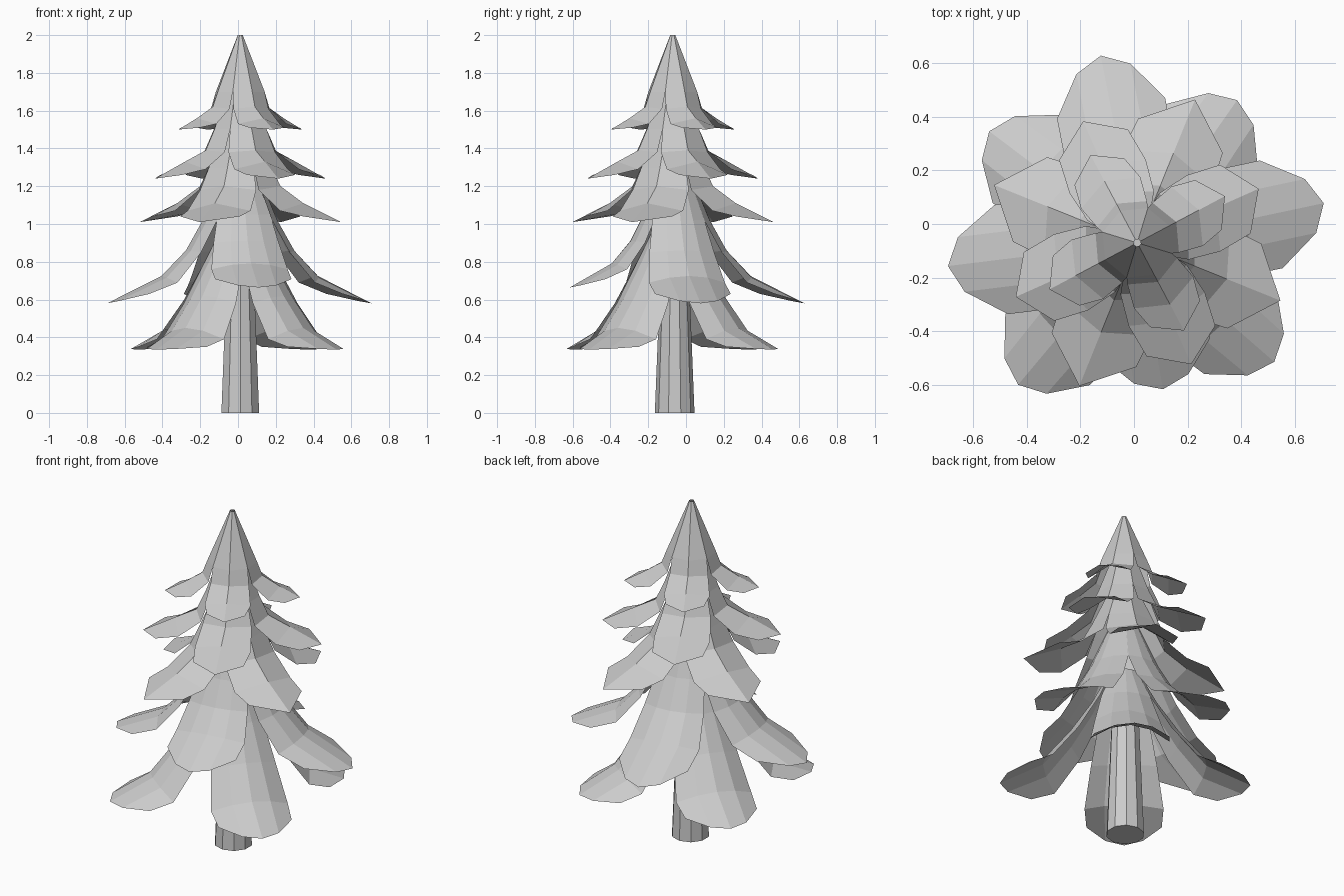
import bpy, bmesh, math

if "Cube" in bpy.data.objects:
    bpy.data.objects.remove(bpy.data.objects["Cube"])

CX, CY = 0.012, -0.07          # trunk axis
COARSE = (-1, 0, 1)            # columns across a small bough
FINE = (-1, -0.5, 0, 0.5, 1)   # columns across a large bough


def cone_row(r, z):
    """Quarter of a ring: (centre reach, edge reach, half width, centre z, edge z)."""
    return (r, r * 0.707, r * 0.707, z, z)


def add_bough(bm, rows, cols, angle, reach=1.0, fall=1.0):
    """One drooping bough, a faceted sheet swept outwards along the rows."""
    ca, sa = math.cos(math.radians(angle)), math.sin(math.radians(angle))
    top = rows[0][3]
    grid = []
    for fc, fe, hw, zc, ze in rows:
        line = []
        for u in cols:
            f = (fc + (fe - fc) * u * u) * reach
            s = hw * u
            z = zc + (ze - zc) * u * u
            z = top - (top - z) * fall
            line.append(bm.verts.new((CX + f * ca - s * sa, CY + f * sa + s * ca, z)))
        grid.append(line)
    for a, b in zip(grid, grid[1:]):
        for i in range(len(cols) - 1):
            bm.faces.new((a[i], b[i], b[i + 1], a[i + 1]))


def add_tier(name, cols, boughs, rows):
    bm = bmesh.new()
    for b in boughs:
        add_bough(bm, rows, cols, *b)
    bmesh.ops.remove_doubles(bm, verts=bm.verts, dist=0.0005)
    me = bpy.data.meshes.new(name)
    bm.to_mesh(me)
    bm.free()
    ob = bpy.data.objects.new(name, me)
    bpy.context.collection.objects.link(ob)
    return ob


def four(start):
    return [(start + 90 * k,) for k in range(4)]


# trunk
bpy.ops.mesh.primitive_cone_add(vertices=10, radius1=0.105, radius2=0.065, depth=1.0,
                                location=(CX, CY + 0.01, 0.5))
bpy.context.object.name = "trunk"

# crown tier with the pointed top
add_tier("tier_1_crown", COARSE, four(28), [
    cone_row(0.014, 2.0),
    cone_row(0.135, 1.70),
    (0.165, 0.12, 0.105, 1.62, 1.61),
    (0.26, 0.21, 0.125, 1.56, 1.53),
    (0.37, 0.30, 0.105, 1.50, 1.51)])

# upper tier
add_tier("tier_2", COARSE, four(24), [
    cone_row(0.05, 1.78),
    cone_row(0.15, 1.50),
    (0.20, 0.15, 0.135, 1.39, 1.38),
    (0.32, 0.27, 0.155, 1.33, 1.29),
    (0.495, 0.40, 0.14, 1.24, 1.26)])

# middle tier
add_tier("tier_3", COARSE, four(68), [
    cone_row(0.07, 1.55),
    cone_row(0.18, 1.30),
    (0.23, 0.17, 0.16, 1.20, 1.18),
    (0.36, 0.30, 0.18, 1.11, 1.07),
    (0.575, 0.43, 0.17, 1.01, 1.04)])

# wide tier, front bough shorter
add_tier("tier_4", FINE, [(12,), (101,), (187,), (280, 0.78, 0.88)], [
    cone_row(0.09, 1.28),
    cone_row(0.20, 1.02),
    (0.29, 0.23, 0.175, 0.86, 0.85),
    (0.42, 0.36, 0.205, 0.725, 0.69),
    (0.71, 0.51, 0.205, 0.58, 0.63)])

# lowest tier
add_tier("tier_5", FINE, [(55, 0.94), (143,), (230,), (319, 0.98)], [
    cone_row(0.09, 1.00),
    cone_row(0.19, 0.80),
    (0.31, 0.25, 0.18, 0.62, 0.58),
    (0.45, 0.39, 0.215, 0.45, 0.39),
    (0.69, 0.52, 0.205, 0.335, 0.35)])
